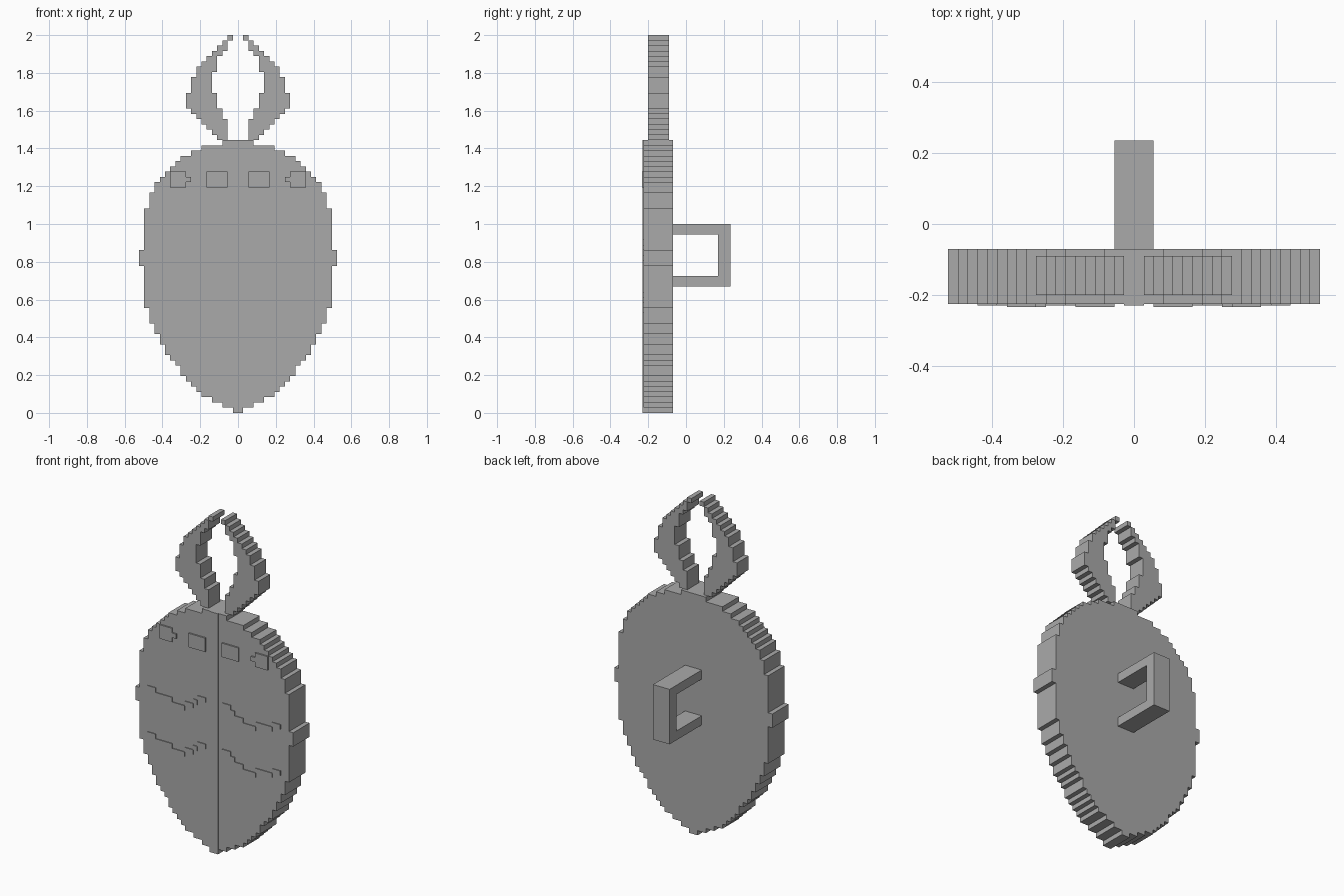
import bpy
import bmesh

U = 0.0276   # cell width along x
Z = 1 / 36   # cell height along z

cube = bpy.data.objects.get("Cube")
if cube:
    bpy.data.objects.remove(cube, do_unlink=True)

grey = bpy.data.materials.new("plain grey")
grey.use_nodes = True
grey.diffuse_color = (0.4, 0.4, 0.4, 1)
grey.node_tree.nodes["Principled BSDF"].inputs["Base Color"].default_value = (0.4, 0.4, 0.4, 1)


def finish(name, bm, mirror=False):
    bmesh.ops.recalc_face_normals(bm, faces=bm.faces)
    mesh = bpy.data.meshes.new(name)
    bm.to_mesh(mesh)
    bm.free()
    mesh.materials.append(grey)
    obj = bpy.data.objects.new(name, mesh)
    bpy.context.collection.objects.link(obj)
    if mirror:
        mod = obj.modifiers.new("Mirror", "MIRROR")
        mod.use_mirror_merge = False
    return obj


def stepped_slab(name, bottom, rows, y0, y1, mirror=False):
    """Extrude a stair-stepped outline; each row is (top cell, inner, outer)."""
    left, right, low = [], [], bottom
    for top, inner, outer in rows:
        for side, x in ((left, inner), (right, outer)):
            if side and side[-1][0] == x:
                side.pop()
            else:
                side.append((x, low))
            side.append((x, top))
        low = top
    bm = bmesh.new()
    face = bm.faces.new([bm.verts.new((x * U, y0, z * Z))
                         for x, z in right + left[::-1]])
    ext = bmesh.ops.extrude_face_region(bm, geom=[face])
    moved = [v for v in ext["geom"] if isinstance(v, bmesh.types.BMVert)]
    bmesh.ops.translate(bm, vec=(0, y1 - y0, 0), verts=moved)
    return finish(name, bm, mirror)


def box(name, x0, x1, y0, y1, z0, z1):
    bm = bmesh.new()
    bmesh.ops.create_cube(bm, size=1)
    for v in bm.verts:
        v.co = ((x0, x1)[v.co.x > 0], (y0, y1)[v.co.y > 0], (z0, z1)[v.co.z > 0])
    return finish(name, bm)


# Shield body: (top cell, half width)
FRONT, BACK = -0.225, -0.07
body = [(1, 1), (2, 3), (3, 5), (4, 7), (5, 8), (6, 9), (7, 10), (9, 11),
        (10, 12), (11, 13), (13, 14), (15, 15), (17, 16), (20, 17), (28, 18),
        (31, 19), (39, 18), (42, 17), (44, 16), (45, 15), (46, 14), (47, 13),
        (48, 12), (49, 11), (50, 9), (51, 7), (52, 3)]
stepped_slab("shield_body", 0, [(t, -w, w) for t, w in body], FRONT, BACK)

# Pair of curved pincers on top
pincer = [(53, 2, 4), (54, 2, 5), (55, 2, 6), (56, 2, 7), (57, 3, 8), (58, 3, 9),
          (61, 4, 10), (64, 5, 9), (65, 5, 8), (66, 4, 8), (67, 4, 7), (68, 4, 6),
          (69, 3, 5), (70, 2, 4), (71, 2, 3), (72, 1, 2)]
stepped_slab("pincers", 52, pincer, -0.20, -0.09, mirror=True)

# Raised centre seam and eye plates
box("centre_seam", -U, U, -0.23, FRONT, 0, 52 * Z)
stepped_slab("inner_eyes", 43, [(46, 2, 6)], -0.234, FRONT, mirror=True)
stepped_slab("outer_eyes", 43, [(44, 10, 13), (45, 9, 13), (46, 10, 13)],
             -0.234, FRONT, mirror=True)

# Thin wavy leg stripes, two per side: (inner, outer, cell)
wave = [(2, 4, 32), (4, 5, 31), (5, 7, 30), (7, 10, 29), (10, 14, 30), (14, 16, 31)]
for row, drop in (("upper", 0), ("lower", 10)):
    for n, (inner, outer, cell) in enumerate(wave):
        stepped_slab(f"{row}_leg_stripe_{n + 1}", cell - drop,
                     [(cell - drop + 1, inner, outer)], -0.23, FRONT, mirror=True)

# Handle on the back
H = 2 * U
box("handle_grip", -H, H, 0.17, 0.235, 0.67, 1.0)
box("handle_top_arm", -H, H, BACK, 0.17, 0.945, 1.0)
box("handle_bottom_arm", -H, H, BACK, 0.17, 0.67, 0.725)
